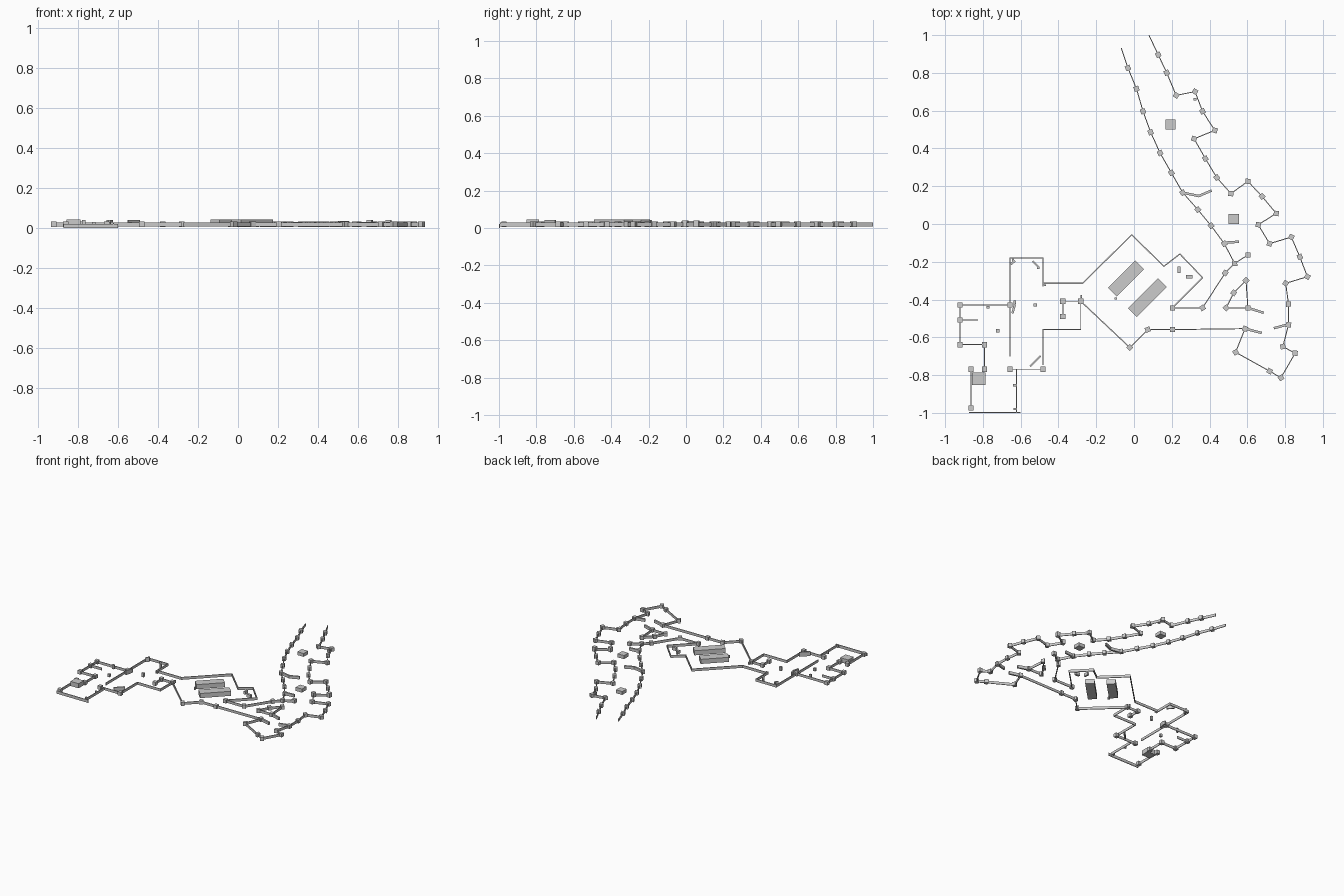
import bpy
import bmesh
from math import atan2, hypot, radians
from mathutils import Matrix

Z0 = 0.008
DX, DY = 0.003, -0.004  # centring offset


def add_box(bm, x, y, sx, sy, z0, z1, ang=0.0):
    m = (Matrix.Translation((x + DX, y + DY, (z0 + z1) / 2)) @ Matrix.Rotation(ang, 4, 'Z')
         @ Matrix.Diagonal((sx, sy, z1 - z0, 1)))
    bmesh.ops.create_cube(bm, size=1, matrix=m)


def finish(bm, name):
    me = bpy.data.meshes.new(name)
    bm.to_mesh(me)
    bm.free()
    ob = bpy.data.objects.new(name, me)
    bpy.context.collection.objects.link(ob)


def pairs(flat):
    return list(zip(flat[::2], flat[1::2]))


def walls(name, paths, t=0.005, z0=Z0, z1=0.028):
    bm = bmesh.new()
    for flat in paths:
        pts = pairs(flat)
        for (ax, ay), (bx, by) in zip(pts, pts[1:]):
            add_box(bm, (ax + bx) / 2, (ay + by) / 2, hypot(bx - ax, by - ay) + t * 0.5, t,
                    z0, z1, atan2(by - ay, bx - ax))
    finish(bm, name)


def posts(name, paths, s=0.027, z1=0.034, square=False):
    # one post per point, turned to follow the wall
    bm = bmesh.new()
    for flat in paths:
        pts = pairs(flat)
        for i, (x, y) in enumerate(pts):
            a, b = pts[max(i - 1, 0)], pts[min(i + 1, len(pts) - 1)]
            ang = 0 if square else atan2(b[1] - a[1], b[0] - a[0])
            top = 0.041 if (x, y) in TALL else z1
            add_box(bm, x, y, s, s, Z0 - 0.002, top, ang)
    finish(bm, name)


def boxes(name, items):
    bm = bmesh.new()
    for x, y, sx, sy, z1, deg in items:
        add_box(bm, x, y, sx, sy, Z0, z1, radians(deg))
    finish(bm, name)


# Two posts that stand higher than the rest
TALL = {(.655, 0), (.75, .06)}

# Canyon: west side, then east side
west = [-.035, .83, .01, .72, .045, .60, .085, .49, .135, .38, .195, .275, .255, .17,
        .335, .08, .405, -.005, .475, -.10, .53, -.205]
west_end = [.48, -.255, .36, -.44, .2, -.44]
walls("canyon_west_wall", [[-.07, .935] + west + west_end, [.53, -.205, .6, -.16]])
posts("canyon_west_posts", [west + west_end, [.6, -.16]])

east = [.125, .9, .17, .805, .22, .685, .32, .705, .36, .6, .425, .5, .315, .455, .375, .35,
        .435, .25, .51, .165, .6, .23, .675, .15, .75, .06, .655, 0, .715, -.10, .83, -.065,
        .875, -.17, .915, -.275, .80, -.31, .815, -.42, .815, -.53, .785, -.645, .85, -.68,
        .775, -.81, .715, -.775, .535, -.675, .585, -.55]
passage = [.2, -.555, .07, -.555, -.025, -.65]
walls("canyon_east_wall", [[.077, 1.002] + east + passage])
posts("canyon_east_posts", [east])
posts("passage_posts", [passage])

# Triangular island
island = [.59, -.295, .525, -.36, .485, -.44, .6, -.44]
walls("island_wall", [island + island[:2]])
posts("island_posts", [island])

# Thicker cover walls inside the canyon
walls("cover_walls", [[.255, .17, .34, .152, .405, .18], [.475, -.095, .55, -.09],
                      [.6, -.44, .68, -.465], [.585, -.55, .67, -.572],
                      [.74, -.547, .815, -.527]], t=0.013, z1=0.03)

# Diamond hall with annex
walls("hall_walls", [[.2, -.44, .36, -.28, .24, -.155, .155, -.22, -.015, -.053, -.275, -.31,
                      -.485, -.31], [-.025, -.65, -.285, -.405]], t=0.006)

# Western compound
walls("compound_walls", [
    [-.485, -.325, -.485, -.175, -.66, -.175, -.66, -.425, -.925, -.425, -.925, -.635,
     -.795, -.635, -.795, -.765],
    [-.925, -.505, -.83, -.505], [-.66, -.425, -.66, -.695],
    [-.66, -.765, -.485, -.765], [-.485, -.74, -.485, -.555, -.285, -.555, -.285, -.405,
                                  -.38, -.405, -.38, -.485]])
walls("compound_south_walls", [[-.865, -.765, -.865, -.97], [-.625, -.765, -.625, -.99]])
walls("compound_sill", [[-.875, -.993, -.605, -.993]], t=0.006, z0=0, z1=0.022)
posts("compound_posts", [[-.925, -.425, -.925, -.505, -.925, -.635, -.795, -.635, -.795, -.765,
                          -.865, -.765, -.865, -.97, -.66, -.765, -.485, -.765, -.66, -.425,
                          -.38, -.405, -.38, -.485, -.285, -.405]], square=True)

# Large blocks
boxes("hall_blocks", [(-.045, -.285, .205, .065, .044, 45), (.068, -.385, .225, .066, .044, 45)])
boxes("plinths", [(.19, .53, .054, .054, .034, 0), (.525, .03, .054, .054, .036, 0),
                  (-.825, -.815, .07, .065, .044, 0)])

# Small crates and panels
boxes("hall_crates", [(.235, -.238, .014, .035, .032, 0), (.29, -.275, .036, .018, .032, 0),
                      (-.10, -.39, .012, .012, .028, 0), (-.282, -.38, .01, .014, .028, 0)])
boxes("compound_crates", [
    (-.645, -.20, .03, .012, .042, 40), (-.643, -.185, .012, .012, .042, 0),
    (-.523, -.21, .05, .01, .036, -45), (-.51, -.23, .014, .01, .036, 0),
    (-.475, -.32, .012, .01, .028, 0), (-.775, -.437, .016, .012, .042, 0),
    (-.725, -.562, .018, .018, .03, 0), (-.525, -.425, .018, .016, .04, 0),
    (-.64, -.445, .012, .05, .04, -15), (-.635, -.41, .012, .02, .034, 0),
    (-.635, -.85, .016, .012, .03, 0), (-.635, -.975, .012, .012, .03, 0)])
boxes("canyon_crate", [(.32, .665, .014, .014, .03, 0)])
boxes("diagonal_panel", [(-.525, -.722, .08, .01, .042, 45)])
